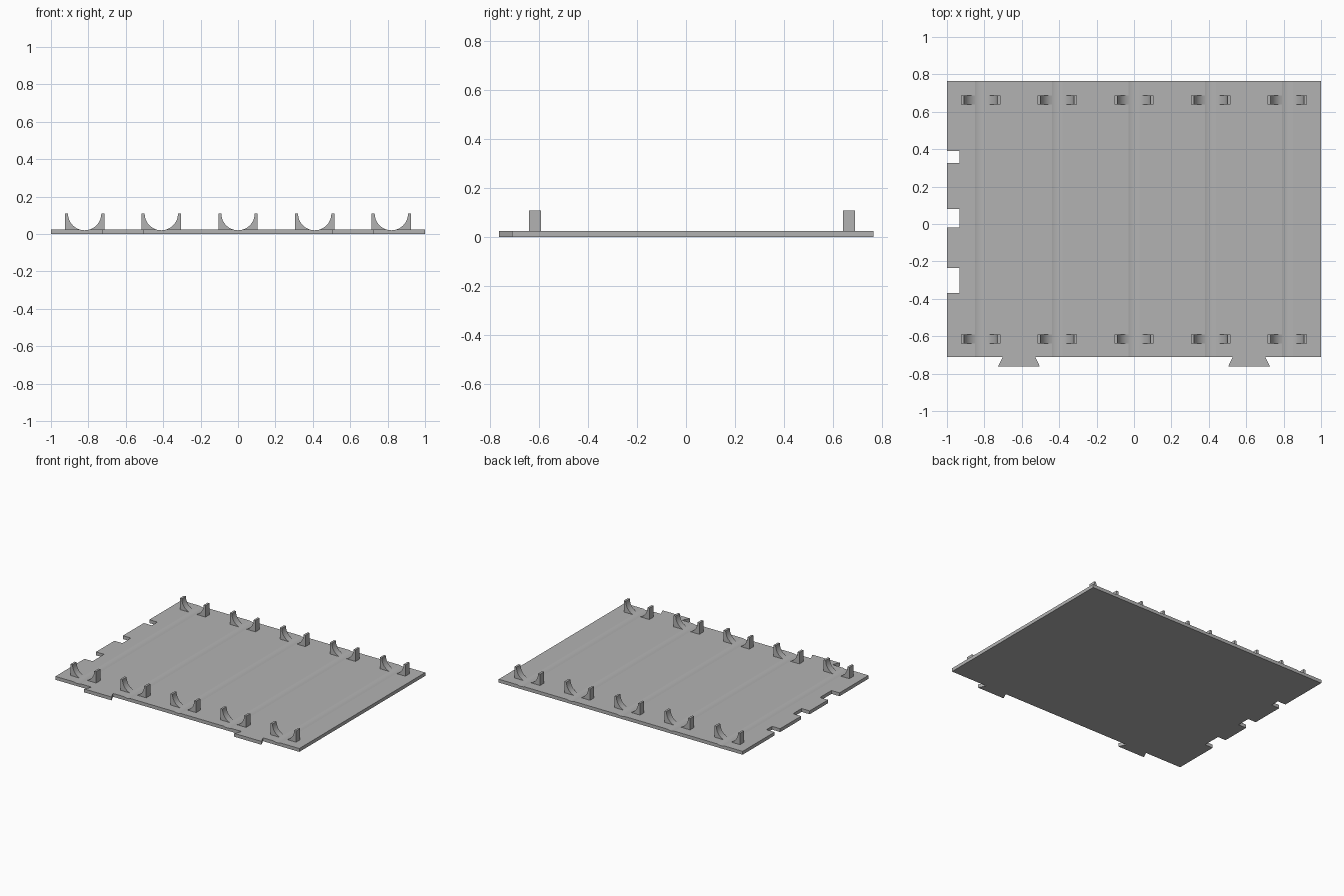
import bpy, bmesh, math

cube = bpy.data.objects.get("Cube")
if cube:
    bpy.data.objects.remove(cube, do_unlink=True)

# Single grey plastic
grey = bpy.data.materials.new("grey plastic")
grey.use_nodes = True
colour = (0.45, 0.45, 0.45, 1)
grey.diffuse_color = colour
grey.node_tree.nodes["Principled BSDF"].inputs["Base Color"].default_value = colour

TOP = 0.025                    # plate thickness
RADIUS, AXIS_Z = 0.089, 0.109  # rod channel radius and axis height
CENTRES = [i * 0.41 for i in range(-2, 3)]


def prism(name, outlines, to_3d, vector):
    """Extrude each 2D outline along a vector into one object."""
    bm = bmesh.new()
    for outline in outlines:
        face = bm.faces.new([bm.verts.new(to_3d(a, b)) for a, b in outline])
        new = bmesh.ops.extrude_face_region(bm, geom=[face])["geom"]
        verts = [v for v in new if isinstance(v, bmesh.types.BMVert)]
        bmesh.ops.translate(bm, verts=verts, vec=vector)
    bmesh.ops.recalc_face_normals(bm, faces=bm.faces)
    mesh = bpy.data.meshes.new(name)
    bm.to_mesh(mesh)
    bm.free()
    mesh.materials.append(grey)
    obj = bpy.data.objects.new(name, mesh)
    bpy.context.collection.objects.link(obj)
    return obj


def activate(obj):
    bpy.ops.object.select_all(action='DESELECT')
    obj.select_set(True)
    bpy.context.view_layer.objects.active = obj


def smooth(obj):
    activate(obj)
    bpy.ops.object.shade_smooth_by_angle(angle=math.radians(20))


# Plate outline: dovetail tabs on the front edge, notches in the right edge
FRONT, BACK, TIP = -0.71, 0.765, -0.763
outline = [(-1, FRONT)]
for x in (-0.615, 0.615):
    outline += [(x - 0.087, FRONT), (x - 0.112, TIP),
                (x + 0.112, TIP), (x + 0.087, FRONT)]
outline += [(1, FRONT), (1, BACK), (-1, BACK)]
for high, low in ((0.39, 0.325), (0.08, -0.02), (-0.235, -0.37)):
    outline += [(-1, high), (-0.934, high), (-0.934, low), (-1, low)]
plate = prism("base_plate", [outline], lambda x, y: (x, y, 0), (0, 0, TOP))

# Shallow rod grooves along the plate
circle = [(RADIUS * math.cos(i * math.tau / 96), AXIS_Z + RADIUS * math.sin(i * math.tau / 96))
          for i in range(96)]
cutter = prism("groove_cutter", [[(x + c, z) for x, z in circle] for c in CENTRES],
               lambda x, z: (x, -1, z), (0, 2, 0))
cutter.hide_render = True
groove = plate.modifiers.new("grooves", 'BOOLEAN')
groove.operation, groove.solver, groove.object = 'DIFFERENCE', 'EXACT', cutter
activate(plate)
bpy.ops.object.modifier_apply(modifier="grooves")
bpy.data.objects.remove(cutter, do_unlink=True)
smooth(plate)

# Cradle arm profile: straight outside, arc inside
low_angle = math.acos((AXIS_Z - TOP) / RADIUS)
STEPS = 16
arc = []
for i in range(STEPS + 1):
    a = math.pi / 2 + (low_angle - math.pi / 2) * i / STEPS
    arc.append((RADIUS * math.sin(a), AXIS_Z - RADIUS * math.cos(a)))
arm = [(0.105, 0.015), (0.105, AXIS_Z)] + arc + [(arc[-1][0], 0.015)]

# Five cradles near the front edge and five near the back
for row, y in (("front", -0.64), ("back", 0.64)):
    for n, c in enumerate(CENTRES, 1):
        pair = [[(c + side * x, z) for x, z in arm] for side in (-1, 1)]
        smooth(prism(f"{row}_cradle_{n}", pair, lambda x, z: (x, y, z), (0, 0.048, 0)))
